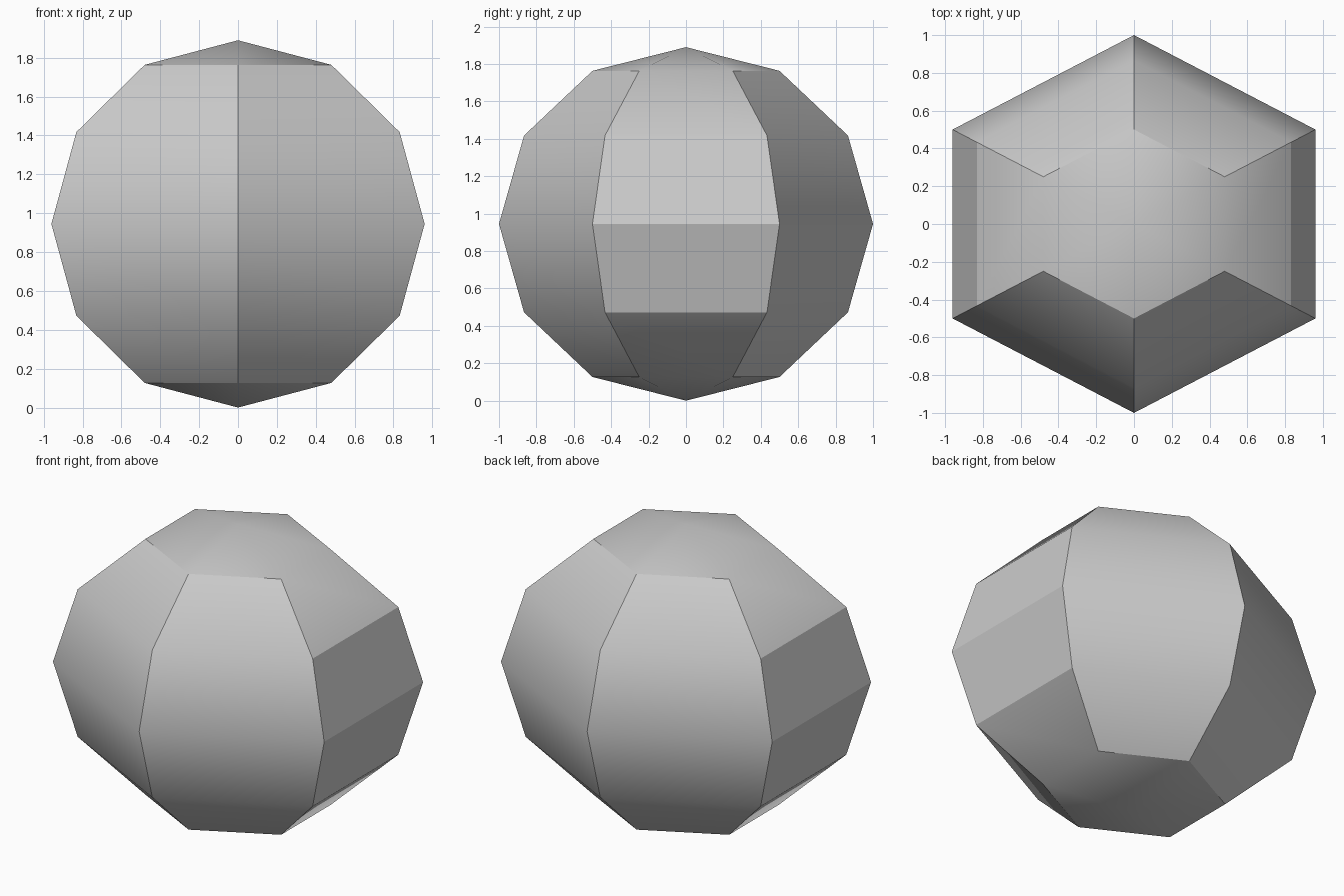
import bpy
import math

# Remove the default object
cube = bpy.data.objects.get("Cube")
if cube:
    bpy.data.objects.remove(cube, do_unlink=True)

HALF_HEIGHT = 0.945
WIDTH_SCALE = 1.109

# Plain light grey
grey = bpy.data.materials.new("light_grey")
grey.use_nodes = True
colour = (0.6, 0.6, 0.6, 1.0)
grey.diffuse_color = colour
grey.node_tree.nodes["Principled BSDF"].inputs["Base Color"].default_value = colour

# Faceted ball: six segments, six rings, corners on the y axis
bpy.ops.mesh.primitive_uv_sphere_add(segments=6, ring_count=6, radius=1.0)
ball = bpy.context.object
ball.name = "faceted_ball"
ball.data.name = "faceted_ball"
corner = max(ball.data.vertices, key=lambda v: v.co.xy.length).co
turn = math.pi / 2 - math.atan2(corner.y, corner.x)
ball.rotation_euler.z = turn
bpy.ops.object.transform_apply(location=False, rotation=True, scale=False)

# Widen, flatten slightly and stand on the ground
ball.scale = (WIDTH_SCALE, 1.0, HALF_HEIGHT)
ball.location.z = HALF_HEIGHT
bpy.ops.object.transform_apply(location=True, rotation=False, scale=True)

# Smooth only the shallow edges
ball.data.materials.append(grey)
bpy.ops.object.shade_smooth_by_angle(angle=math.radians(30))
